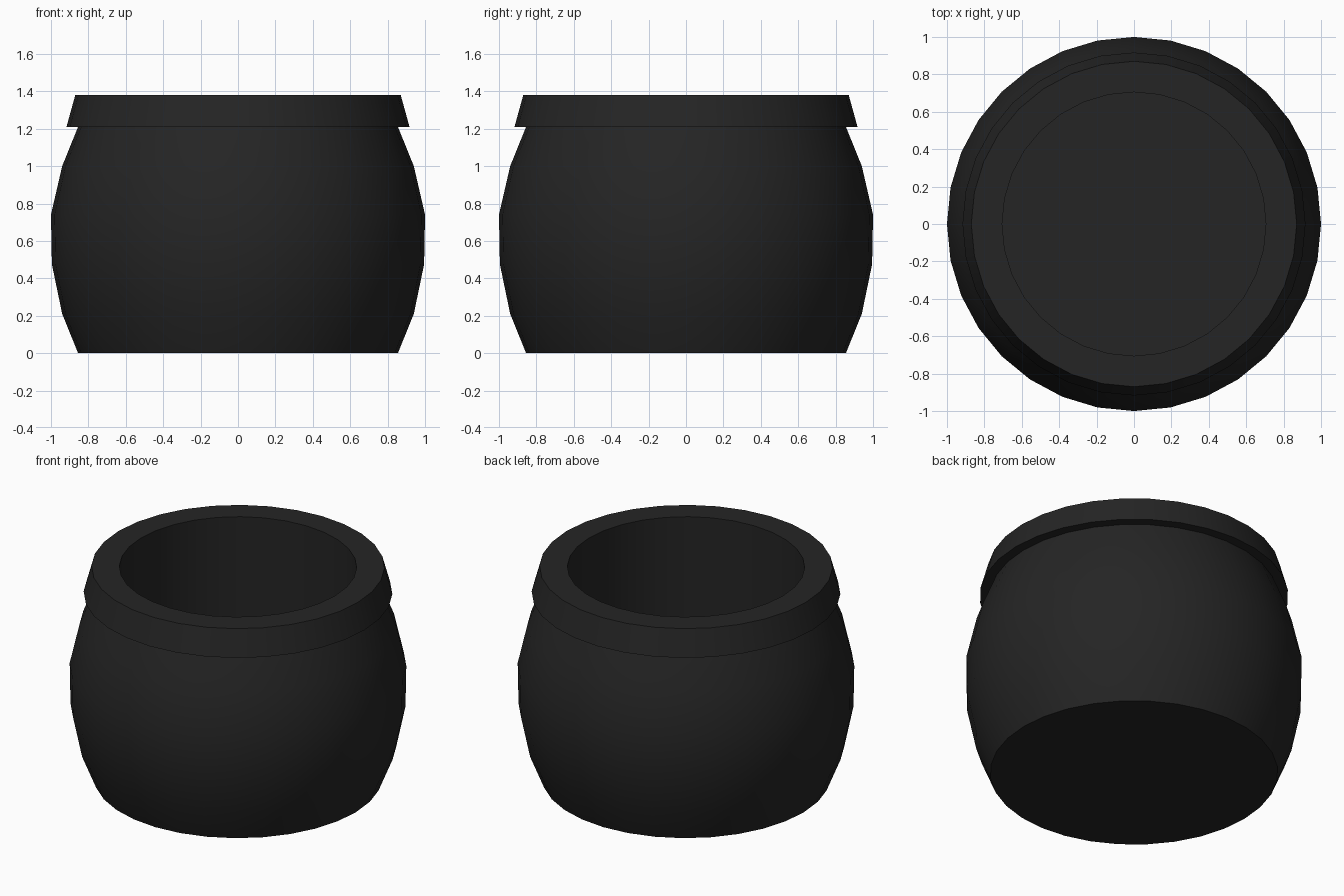
import bpy, bmesh, math

if "Cube" in bpy.data.objects:
    bpy.data.objects.remove(bpy.data.objects["Cube"])

SEG = 32
iron = bpy.data.materials.new("dark iron")
iron.diffuse_color = (0.018, 0.018, 0.018, 1)
iron.use_nodes = True
iron.node_tree.nodes["Principled BSDF"].inputs["Base Color"].default_value = iron.diffuse_color


def lathe(name, profile):
    """Revolve (radius, z) points around z; radius 0 becomes a pole."""
    bm = bmesh.new()
    rings = []
    for r, z in profile:
        if r == 0:
            rings.append([bm.verts.new((0, 0, z))] * SEG)
        else:
            rings.append([bm.verts.new((r * math.cos(2 * math.pi * i / SEG),
                                        r * math.sin(2 * math.pi * i / SEG), z))
                          for i in range(SEG)])
    for a, b in zip(rings, rings[1:]):
        for i in range(SEG):
            j = (i + 1) % SEG
            quad = list(dict.fromkeys((a[i], a[j], b[j], b[i])))
            bm.faces.new(quad)
    bmesh.ops.recalc_face_normals(bm, faces=bm.faces)
    me = bpy.data.meshes.new(name)
    bm.to_mesh(me)
    bm.free()
    me.materials.append(iron)
    ob = bpy.data.objects.new(name, me)
    bpy.context.collection.objects.link(ob)
    bpy.ops.object.select_all(action='DESELECT')
    ob.select_set(True)
    bpy.context.view_layer.objects.active = ob
    bpy.ops.object.shade_smooth_by_angle(angle=math.radians(30))
    return ob


# Whole pot: base, bulging wall, overhanging collar, flat lip, straight bore, floor
lathe("pot", [(0, 0), (0.855, 0), (0.94, 0.21), (0.995, 0.475), (1.0, 0.74),
              (0.94, 1.0), (0.855, 1.21), (0.917, 1.21), (0.87, 1.38),
              (0.705, 1.38), (0.705, 0.15), (0, 0.15)])
